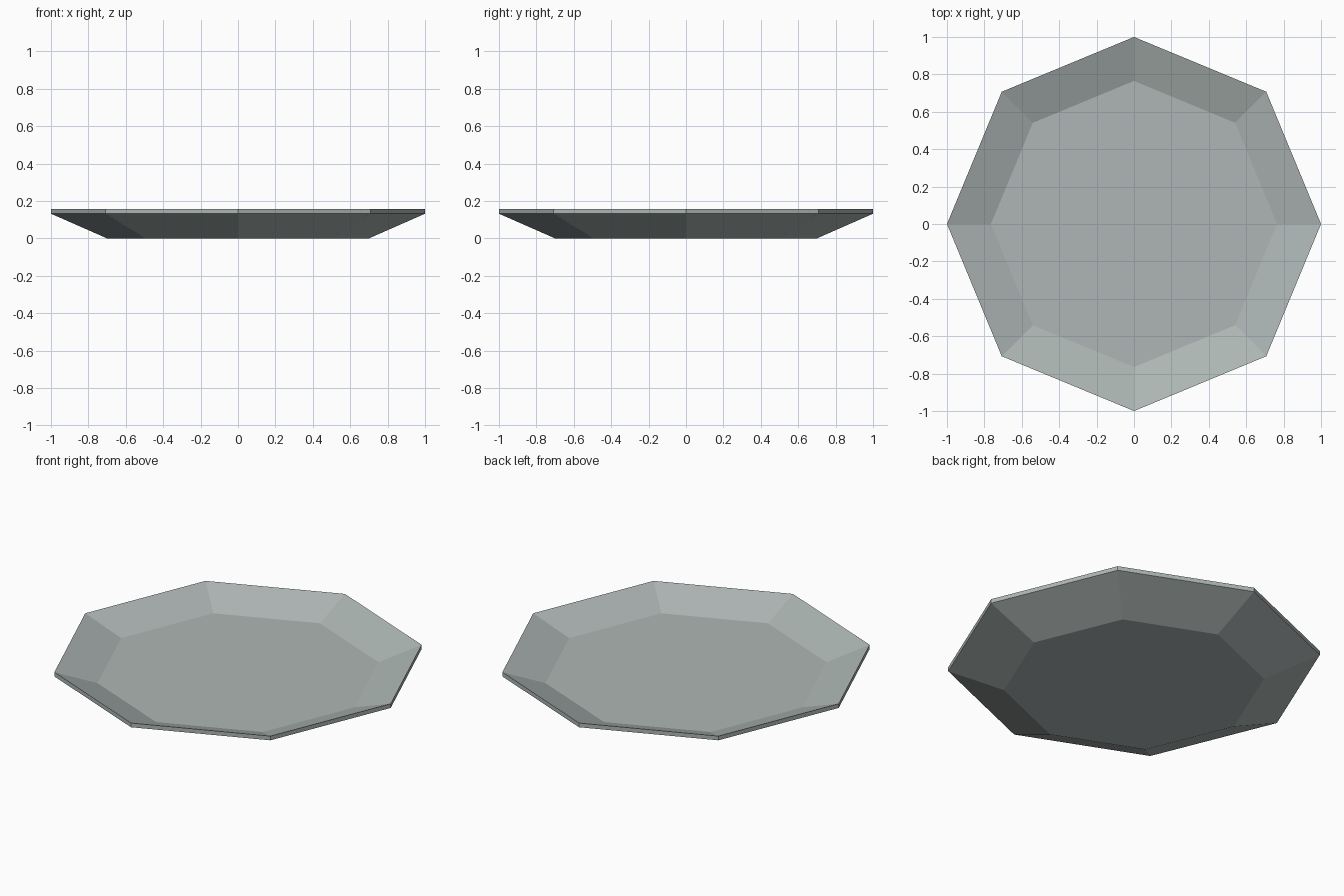
import bpy
import bmesh
from math import cos, sin, tau

SIDES = 8

cube = bpy.data.objects.get("Cube")
if cube:
    bpy.data.objects.remove(cube, do_unlink=True)

# Single grey ceramic colour
grey = bpy.data.materials.new("pale_grey")
grey.use_nodes = True
colour = (0.42, 0.47, 0.46, 1)
grey.diffuse_color = colour
grey.node_tree.nodes["Principled BSDF"].inputs["Base Color"].default_value = colour

# Profile of (radius, height): foot, rim underside, rim top, inner floor
profile = [(0.70, 0), (1, 0.132), (1, 0.157), (0.765, 0.073)]

bm = bmesh.new()
rings = [[bm.verts.new((r * cos(tau * i / SIDES), r * sin(tau * i / SIDES), z))
          for i in range(SIDES)] for r, z in profile]

# Sloped walls and rim band
for low, high in zip(rings, rings[1:]):
    for i in range(SIDES):
        j = (i + 1) % SIDES
        bm.faces.new((low[i], low[j], high[j], high[i]))

# Flat base and inner floor
bm.faces.new(rings[0][::-1])
bm.faces.new(rings[-1])

mesh = bpy.data.meshes.new("plate")
bm.to_mesh(mesh)
bm.free()
mesh.materials.append(grey)
plate = bpy.data.objects.new("plate", mesh)
bpy.context.collection.objects.link(plate)
